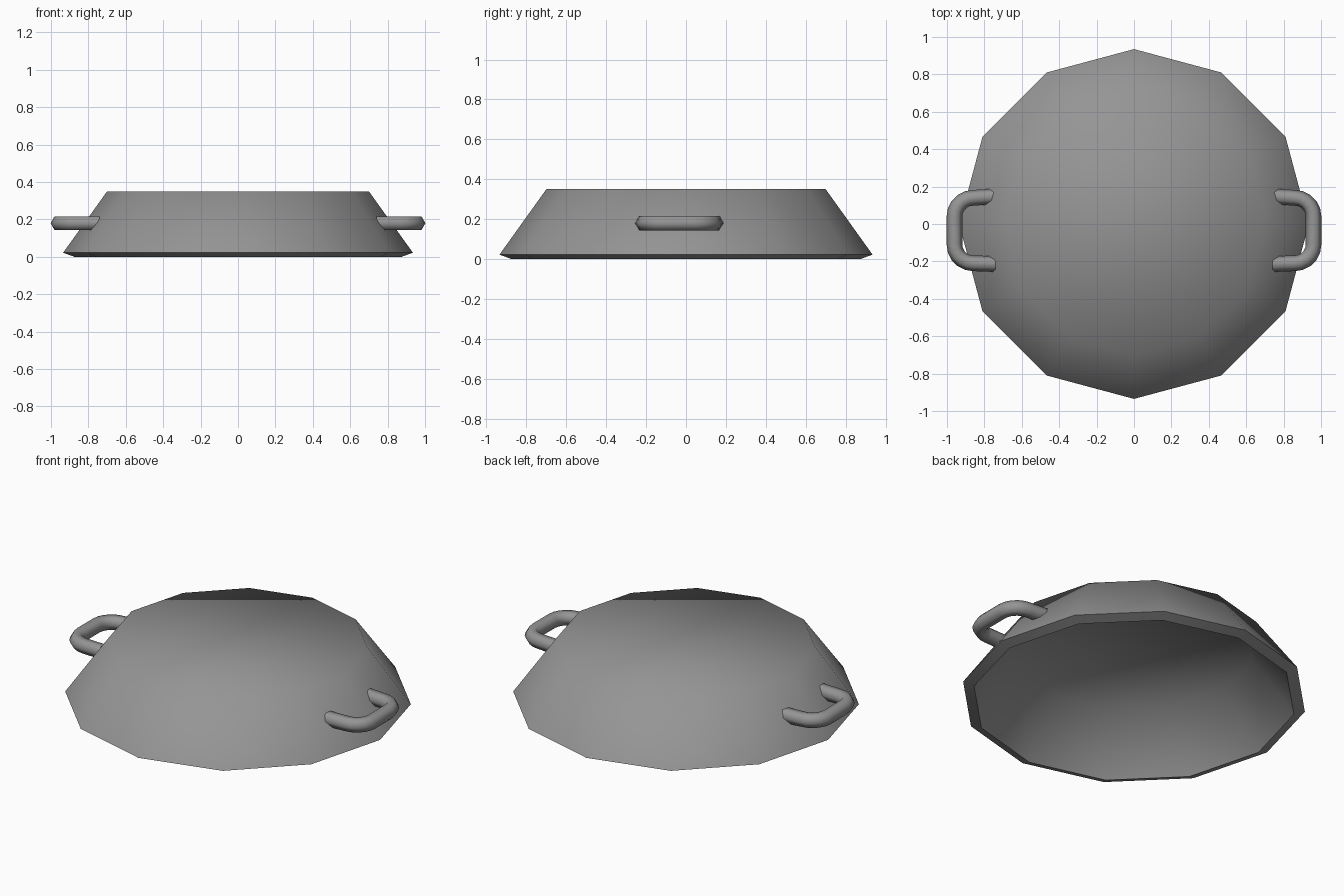
import bpy, bmesh
from math import cos, sin, pi, radians

cube = bpy.data.objects.get("Cube")
if cube:
    bpy.data.objects.remove(cube, do_unlink=True)

# Single grey metal
GREY = (0.3, 0.3, 0.3, 1)
metal = bpy.data.materials.new("grey metal")
metal.use_nodes = True
metal.diffuse_color = GREY
metal.node_tree.nodes["Principled BSDF"].inputs["Base Color"].default_value = GREY


def skin(name, rings, smooth_angle):
    """Join successive closed rings of points and cap both ends."""
    bm = bmesh.new()
    loops = [[bm.verts.new(p) for p in ring] for ring in rings]
    for a, b in zip(loops, loops[1:]):
        n = len(a)
        for i in range(n):
            j = (i + 1) % n
            bm.faces.new((a[i], a[j], b[j], b[i]))
    bm.faces.new(loops[0])
    bm.faces.new(loops[-1])
    bmesh.ops.recalc_face_normals(bm, faces=bm.faces)
    mesh = bpy.data.meshes.new(name)
    bm.to_mesh(mesh)
    bm.free()
    mesh.materials.append(metal)
    obj = bpy.data.objects.new(name, mesh)
    bpy.context.collection.objects.link(obj)
    bpy.ops.object.select_all(action='DESELECT')
    obj.select_set(True)
    bpy.context.view_layer.objects.active = obj
    bpy.ops.object.shade_smooth_by_angle(angle=radians(smooth_angle))
    return obj


def polygon(r, z, sides=12):
    return [(r * cos(2 * pi * i / sides), r * sin(2 * pi * i / sides), z)
            for i in range(sides)]


# Upturned pan: outer base, outer rim, inner rim, inner base
pan_profile = [(0.7, 0.35), (0.935, 0.022), (0.875, 0.0), (0.65, 0.315)]
skin("pan_body", [polygon(r, z) for r, z in pan_profile], 65)

# Handle path: a rounded U whose ends sink into the wall
BEND, TUBE, HEIGHT = 0.1, 0.042, 0.18
STEPS = 5
path = [(0.74, 0.148, pi / 2)]
for corner_y, start in ((0.04, pi / 2), (-0.11, 0)):
    for k in range(STEPS + 1):
        a = start - k * pi / 2 / STEPS
        path.append((0.86 + BEND * cos(a), corner_y + BEND * sin(a), a))
path.append((0.74, -0.214, -pi / 2))


def handle(name, side):
    rings = []
    for x, y, a in path:
        ring = []
        for i in range(6):
            out, up = TUBE * cos(i * pi / 3), TUBE * sin(i * pi / 3)
            ring.append((side * (x + out * cos(a)), y + out * sin(a), HEIGHT + up))
        rings.append(ring)
    skin(name, rings, 65)


handle("left_handle", 1)
handle("right_handle", -1)
